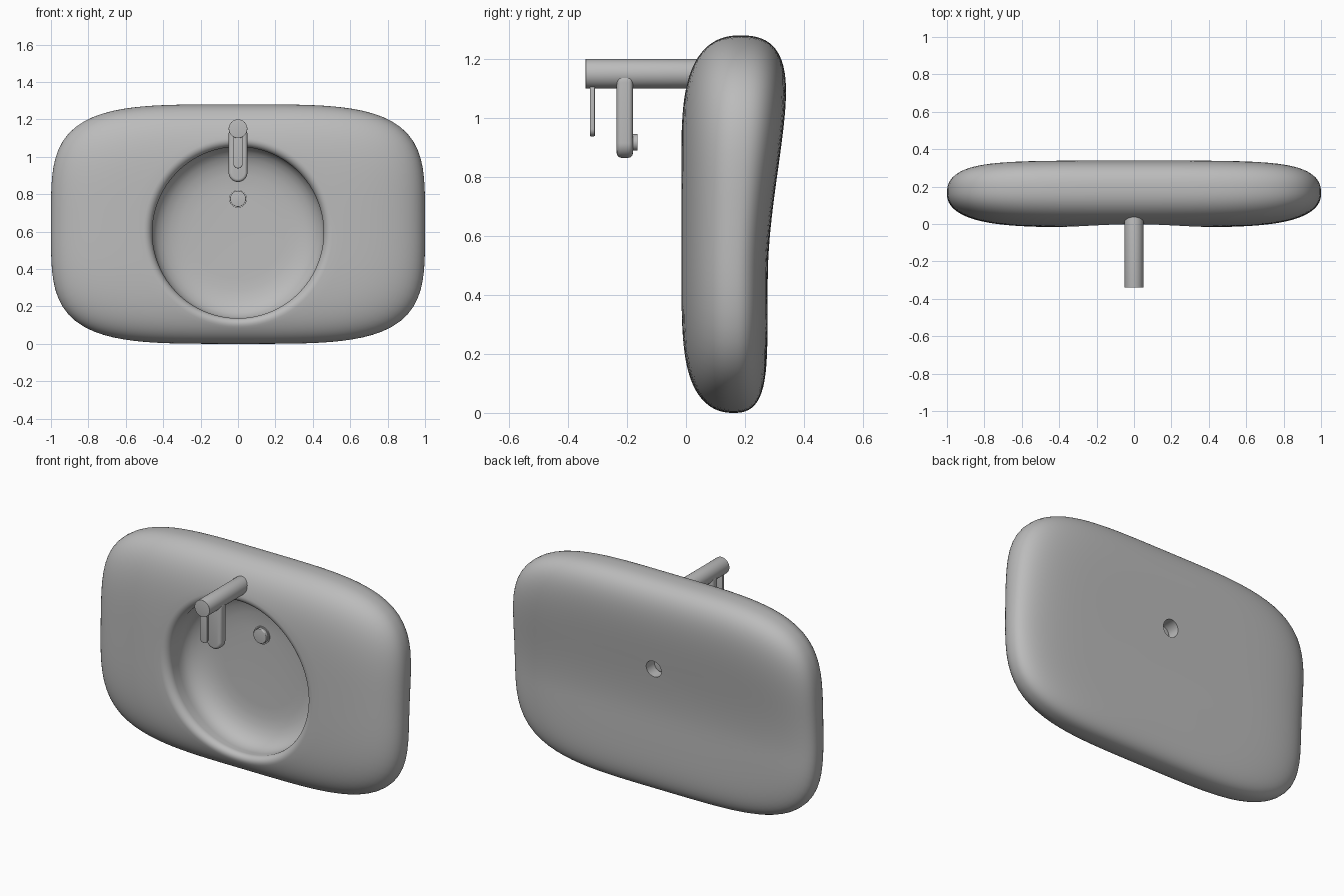
import bpy, bmesh, math
from mathutils import Matrix, Vector

cube = bpy.data.objects.get("Cube")
if cube:
    bpy.data.objects.remove(cube, do_unlink=True)

mat = bpy.data.materials.new("plain grey")
mat.use_nodes = True
GREY = (0.5, 0.5, 0.5, 1)
mat.diffuse_color = GREY
mat.node_tree.nodes["Principled BSDF"].inputs["Base Color"].default_value = GREY


def finish(name, bm, angle=40):
    bmesh.ops.recalc_face_normals(bm, faces=bm.faces)
    mesh = bpy.data.meshes.new(name)
    bm.to_mesh(mesh)
    bm.free()
    mesh.materials.append(mat)
    obj = bpy.data.objects.new(name, mesh)
    bpy.context.collection.objects.link(obj)
    bpy.ops.object.select_all(action="DESELECT")
    obj.select_set(True)
    bpy.context.view_layer.objects.active = obj
    bpy.ops.object.shade_smooth_by_angle(angle=math.radians(angle))
    return obj


# Basin: rounded slab with a round bowl and a drain hole
N, HALF_Z = 128, 0.64
BOWL_Z, BOWL_R, LIP = 0.595, 0.458, 0.047
DRAIN_Z, DRAIN_R = 0.775, 0.05
ANGLES = [math.tau * i / N for i in range(N)]


def circle(r, z):
    return [(r * math.cos(a), z + r * math.sin(a)) for a in ANGLES]


def rim_point(a):
    r = (math.cos(a) ** 4 + (math.sin(a) / HALF_Z) ** 4) ** -0.25
    return r * math.cos(a), HALF_Z + r * math.sin(a)


RIM = [rim_point(a) for a in ANGLES]


def edge(x, z):
    return min(1, (x ** 4 + ((z - HALF_Z) / HALF_Z) ** 4) ** 0.25)


def rise(z):
    t = max(0, min(1, (z - 0.45) / 0.75))
    return 0.07 * t * t * (3 - 2 * t)


def rim_y(z):
    return 0.16 + 0.3 * rise(z)


def front_y(x, z):
    return rim_y(z) - (0.178 + 0.3 * rise(z)) * (1 - edge(x, z) ** 5) ** 0.45


def back_y(x, z):
    return rim_y(z) + (0.117 + 0.7 * rise(z)) * (1 - edge(x, z) ** 8) ** 0.38


def spread(inner, depth, steps, power):
    """Rings from an inner outline out to the rim, closer together at the rim."""
    rings = []
    for j in range(steps + 1):
        s = 1 - (1 - j / steps) ** power
        flat = [(p[0] + (q[0] - p[0]) * s, p[1] + (q[1] - p[1]) * s) for p, q in zip(inner, RIM)]
        rings.append([(x, depth(x, z), z) for x, z in flat])
    return rings


rings = spread(circle(DRAIN_R, DRAIN_Z), back_y, 24, 2.4)
rings += spread(circle(BOWL_R + LIP, BOWL_Z), front_y, 18, 2.2)[-2::-1]
for j in range(1, 8):
    a = math.pi / 2 * j / 7
    ring = circle(BOWL_R + LIP * (1 - math.sin(a)), BOWL_Z)
    rings.append([(x, front_y(x, z) + LIP * (1 - math.cos(a)), z) for x, z in ring])
for r, y in [(0.462, 0.09), (0.46, 0.12), (0.45, 0.148), (0.43, 0.174), (0.4, 0.196),
             (0.36, 0.213), (0.31, 0.223), (0.25, 0.227)]:
    rings.append([(x, y, z) for x, z in circle(r, BOWL_Z)])
rings.append([(x, 0.228, z) for x, z in circle(DRAIN_R, DRAIN_Z)])

bm = bmesh.new()
loops = [[bm.verts.new(p) for p in ring] for ring in rings]
for a, b in zip(loops, loops[1:] + loops[:1]):
    for i in range(N):
        k = (i + 1) % N
        bm.faces.new((a[i], a[k], b[k], b[i]))
finish("basin", bm, 50)


# Parts extruded along y
def extrude(name, outline, y0, y1, bevel=0):
    bm = bmesh.new()
    face = bm.faces.new([bm.verts.new((x, y0, z)) for x, z in outline])
    out = bmesh.ops.extrude_face_region(bm, geom=[face])
    verts = [v for v in out["geom"] if isinstance(v, bmesh.types.BMVert)]
    bmesh.ops.translate(bm, verts=verts, vec=(0, y1 - y0, 0))
    if bevel:
        caps = {e for f in bm.faces if len(f.verts) > 4 for e in f.edges}
        bmesh.ops.bevel(bm, geom=list(caps), offset=bevel, segments=4, affect="EDGES", profile=0.5)
    return finish(name, bm)


def disc(r, z, n=48):
    return [(r * math.cos(math.tau * i / n), z + r * math.sin(math.tau * i / n)) for i in range(n)]


def slot(r, low, high, n=20):
    """Upright outline with half round ends."""
    pts = []
    for start, z in ((0, high - r), (math.pi, low + r)):
        for i in range(n + 1):
            a = start + math.pi * i / n
            pts.append((r * math.cos(a), z + r * math.sin(a)))
    return pts


extrude("faucet_body", disc(0.05, 1.15), -0.34, 0.05, 0.001)
extrude("faucet_spout", slot(0.05, 0.865, 1.17), -0.235, -0.18, 0.016)
extrude("spout_nozzle", disc(0.028, 0.917), -0.19, -0.164)
extrude("faucet_lever", slot(0.025, 0.938, 1.12), -0.326, -0.309, 0.003)

# Drain fittings
extrude("drain_stopper", disc(0.043, DRAIN_Z), 0.205, 0.24, 0.004)
bm = bmesh.new()
section = [(0.052, 0.229), (0.052, 0.221), (0.045, 0.221), (0.045, 0.24)]
loops = [[bm.verts.new((x, y, z)) for x, z in disc(r, DRAIN_Z)] for r, y in section]
for a, b in zip(loops, loops[1:]):
    for i in range(len(a)):
        k = (i + 1) % len(a)
        bm.faces.new((a[i], a[k], b[k], b[i]))
finish("drain_ring", bm)
